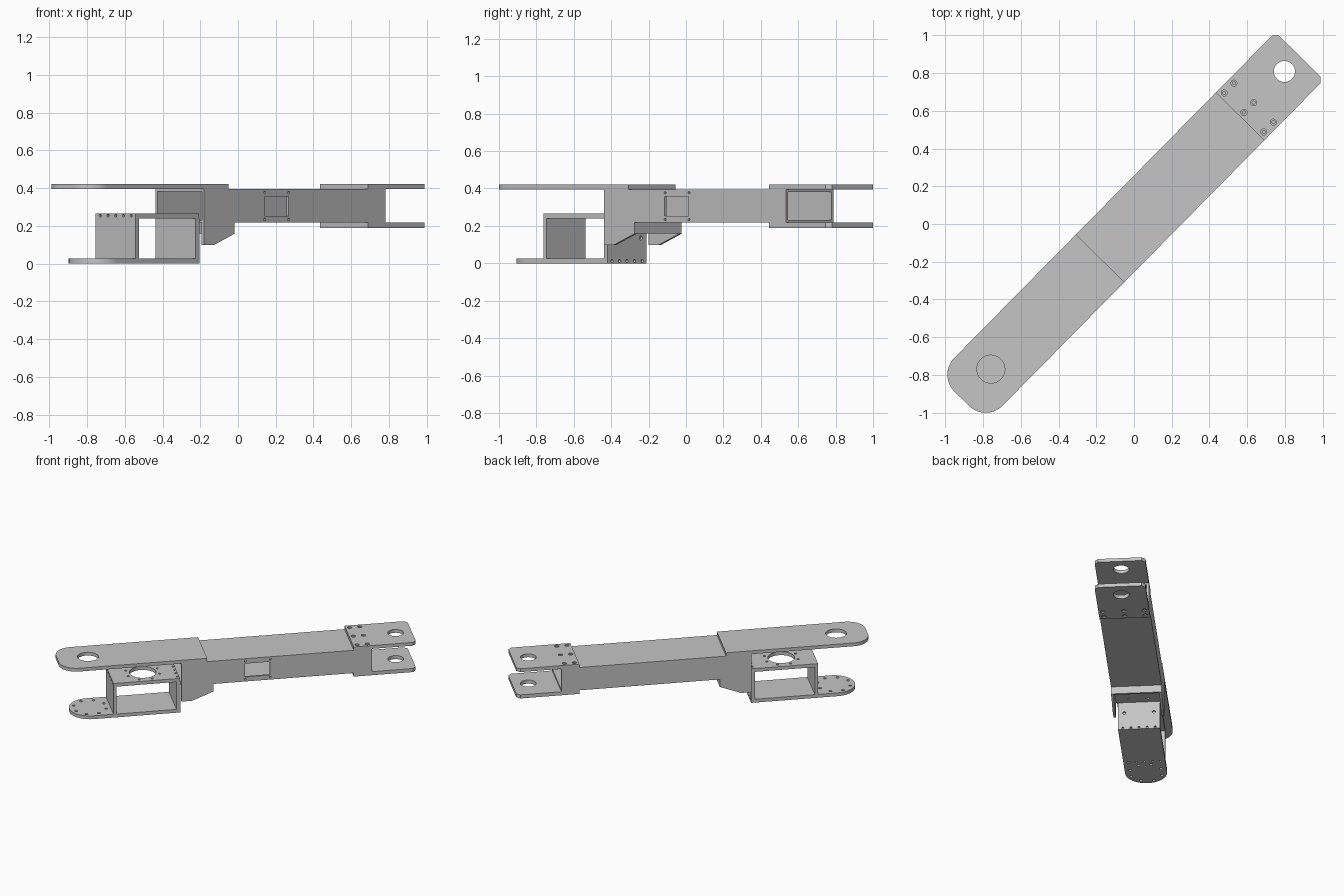
import bpy, bmesh, math
from mathutils import Matrix, Vector

if "Cube" in bpy.data.objects:
    bpy.data.objects.remove(bpy.data.objects["Cube"])

grey = bpy.data.materials.new("plain_grey")
grey.use_nodes = True
grey.diffuse_color = (0.56, 0.56, 0.56, 1)
grey.node_tree.nodes["Principled BSDF"].inputs["Base Color"].default_value = (0.56, 0.56, 0.56, 1)

# Parts are built along x, then turned onto the diagonal
TURN = Matrix.Rotation(math.radians(45.4), 4, "Z")
HALF = 0.18      # half width of the arm
BOX = 0.149      # half width of the lower bracket
parts = []


def make_object(name, bm):
    bmesh.ops.recalc_face_normals(bm, faces=bm.faces)
    mesh = bpy.data.meshes.new(name)
    bm.to_mesh(mesh)
    bm.free()
    obj = bpy.data.objects.new(name, mesh)
    bpy.context.collection.objects.link(obj)
    return obj


def prism(name, outline, offset):
    """Extrude a flat outline of 3D points by an offset."""
    bm = bmesh.new()
    face = bm.faces.new([bm.verts.new(p) for p in outline])
    new = bmesh.ops.extrude_face_region(bm, geom=[face])["geom"]
    verts = [v for v in new if isinstance(v, bmesh.types.BMVert)]
    bmesh.ops.translate(bm, verts=verts, vec=offset)
    obj = make_object(name, bm)
    obj.data.materials.append(grey)
    parts.append(obj)
    return obj


def block(name, x0, x1, y0, y1, z0, z1):
    return prism(name, [(x0, y0, z0), (x1, y0, z0), (x1, y1, z0), (x0, y1, z0)], (0, 0, z1 - z0))


def cut(obj, bm):
    """Subtract a cutter mesh and bake the result."""
    cutter = make_object("cutter", bm)
    cutter.hide_render = True
    mod = obj.modifiers.new("cut", "BOOLEAN")
    mod.operation, mod.solver, mod.object = "DIFFERENCE", "EXACT", cutter
    graph = bpy.context.evaluated_depsgraph_get()
    graph.update()
    baked = bpy.data.meshes.new_from_object(obj.evaluated_get(graph))
    obj.modifiers.clear()
    obj.data = baked
    bpy.data.objects.remove(cutter)


def holes(obj, centres, radius, depth=0.1, axis="Z", sides=16):
    turn = {"Z": Matrix(), "X": Matrix.Rotation(math.pi / 2, 4, "Y"),
            "Y": Matrix.Rotation(math.pi / 2, 4, "X")}[axis]
    bm = bmesh.new()
    for c in centres:
        bmesh.ops.create_cone(bm, cap_ends=True, segments=sides, radius1=radius, radius2=radius,
                              depth=depth, matrix=Matrix.Translation(c) @ turn)
    cut(obj, bm)


def box_cut(obj, centre, size):
    bm = bmesh.new()
    bmesh.ops.create_cube(bm, size=1, matrix=Matrix.Translation(centre) @ Matrix.Diagonal((*size, 1)))
    cut(obj, bm)


def arc(x, y, z, r, start, end, steps=16):
    angles = [math.radians(start + (end - start) * i / steps) for i in range(steps + 1)]
    return [(x + r * math.cos(a), y + r * math.sin(a), z) for a in angles]


def ring(x, z, r, count):
    return [(x + r * math.cos(a), r * math.sin(a), z)
            for a in [math.tau * (i + 0.5) / count for i in range(count)]]


def row(x, z, span, count=5):
    return [(x, span * (2 * i / (count - 1) - 1), z) for i in range(count)]


# Hollow arm tube with a side window and its screw holes
tube = block("arm_tube", -0.44, 0.93, -HALF, HALF, 0.217, 0.395)
box_cut(tube, (0.24, 0, 0.306), (2, 2 * HALF - 0.03, 0.15))
box_cut(tube, (0.107, -HALF, 0.304), (0.18, 0.1, 0.104))
holes(tube, [(x, -HALF, z) for x in (0.02, 0.2) for z in (0.234, 0.376)], 0.007, axis="Y")
holes(tube, row(-0.3, 0.217, 0.1, 2) + row(-0.39, 0.217, 0.07, 2), 0.009, 0.06)

# Skirt under the tube: two sloped cheeks and an end lip
for side, y in (("right", -HALF), ("left", HALF - 0.018)):
    prism(side + "_skirt_cheek", [(-0.44, y, 0.098), (-0.365, y, 0.098), (-0.21, y, 0.158),
                                  (-0.21, y, 0.217), (-0.44, y, 0.217)], (0, 0.018, 0))
block("skirt_end_lip", -0.225, -0.21, -HALF + 0.018, HALF - 0.018, 0.16, 0.217)

# Upper fork plate with rounded corners
R = 0.126
z = 0.395
upper = prism("upper_fork_plate", [(-0.255, -HALF, z), (-0.255, HALF, z)]
              + arc(-1.3 + R, HALF - R, z, R, 90, 180)
              + arc(-1.3 + R, R - HALF, z, R, 180, 270), (0, 0, 0.026))
holes(upper, [(-1.08, 0, 0.4)], 0.074, sides=48)

# Pair of end tabs with a pivot hole and countersunk screw holes
screws = [(x, y) for x in (0.83, 0.903) for y in (-0.147, 0, 0.147)]
for name, z0, z1, outside in (("upper_end_tab", 0.395, 0.421, 0.421), ("lower_end_tab", 0.189, 0.217, 0.189)):
    tab = prism(name, [(0.8, -HALF, z0), (1.225, -HALF, z0), (1.25, 0.025 - HALF, z0),
                       (1.25, HALF - 0.025, z0), (1.225, HALF, z0), (0.8, HALF, z0)], (0, 0, z1 - z0))
    holes(tab, [(1.135, 0, z0)], 0.056, sides=48)
    holes(tab, [(x, y, outside) for x, y in screws], 0.016, 0.016)
    holes(tab, [(x, y, z0) for x, y in screws], 0.008)

# Lower bracket: rounded base plate
base = prism("bracket_base_plate", [(-0.47, -BOX, 0), (-0.47, BOX, 0)]
             + arc(-1.065, 0, 0, BOX, 90, 270, 32), (0, 0, 0.026))
holes(base, ring(-1.065, 0, 0.118, 8), 0.011)
holes(base, row(-0.911, 0, 0.115), 0.009, 0.04)

# Bracket top plate with a large opening
top = block("bracket_top_plate", -0.9, -0.445, -BOX, BOX, 0.24, 0.266)
holes(top, [(-0.685, 0, 0.25)], 0.095, sides=48)
holes(top, ring(-0.685, 0.25, 0.122, 8), 0.009)
holes(top, row(-0.457, 0.266, 0.115), 0.009, 0.04)

# Bracket walls with screw rows
front = block("bracket_front_wall", -0.923, -0.9, -BOX, BOX, 0.026, 0.266)
holes(front, row(-0.923, 0.254, 0.115), 0.008, 0.03, "X")
rear = block("bracket_rear_wall", -0.47, -0.442, -BOX, BOX, 0, 0.24)
holes(rear, row(-0.442, 0.012, 0.115), 0.008, 0.03, "X")
holes(rear, row(-0.442, 0.135, 0.105, 2), 0.011, 0.03, "X")

# Turn everything onto the diagonal and smooth the round edges
bpy.ops.object.select_all(action="DESELECT")
for obj in parts:
    obj.data.transform(TURN)
    obj.select_set(True)
bpy.context.view_layer.objects.active = parts[0]
bpy.ops.object.shade_smooth_by_angle(angle=math.radians(30))
